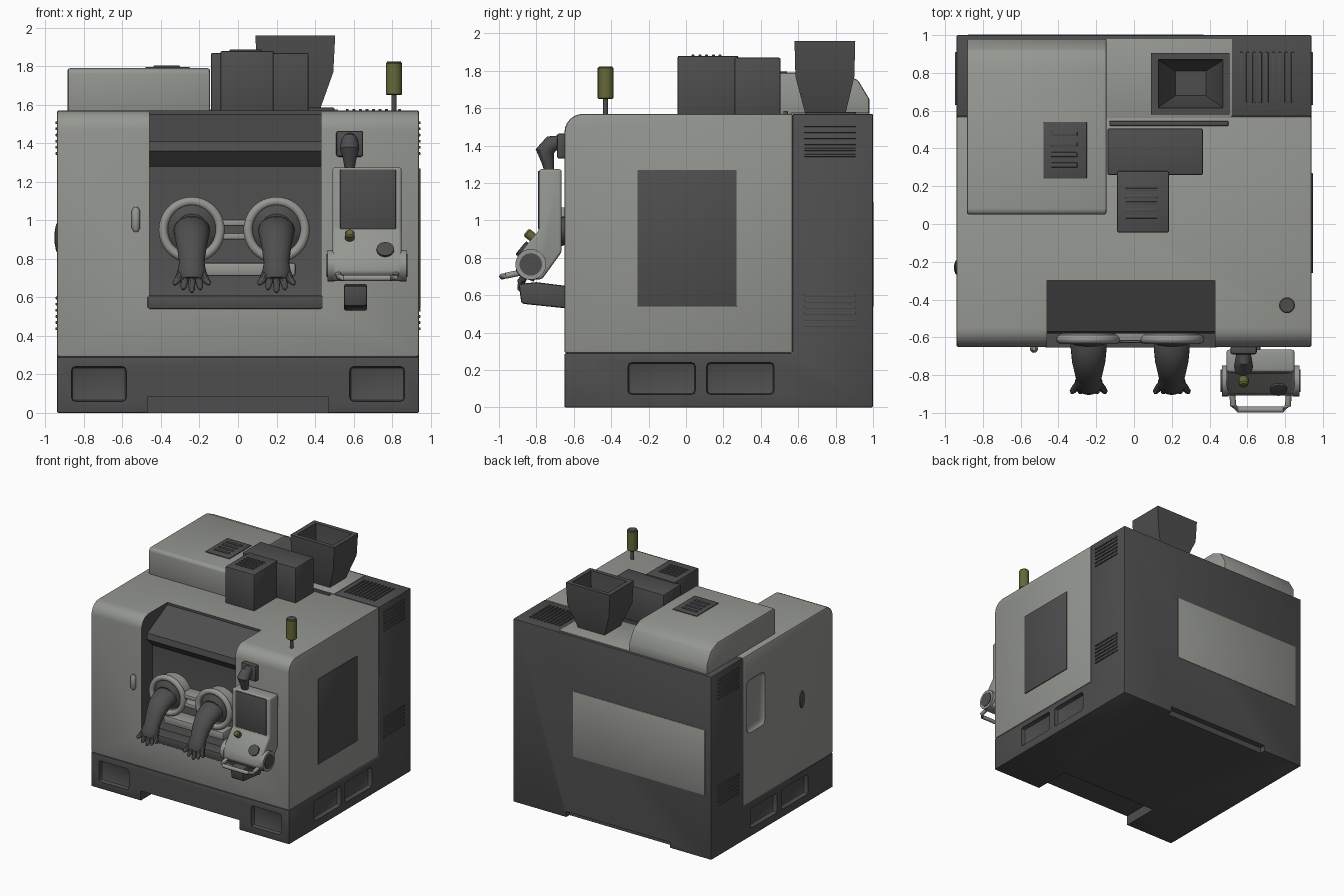
import bpy, bmesh, math
from mathutils import Vector


def material(name, rgb):
    m = bpy.data.materials.new(name)
    m.diffuse_color = (*rgb, 1)
    return m


LIGHT = material("light_grey", (0.30, 0.31, 0.285))
DARK = material("dark_grey", (0.075, 0.076, 0.075))
OLIVE = material("olive", (0.13, 0.14, 0.04))


def make(name, bm, mat, bevel=0.0, seg=2, smooth=35):
    bmesh.ops.recalc_face_normals(bm, faces=bm.faces)
    if bevel:
        edges = [e for e in bm.edges if e.calc_face_angle(0) > 0.6]
        bmesh.ops.bevel(bm, geom=edges, offset=bevel, segments=seg, profile=0.5,
                        affect='EDGES', clamp_overlap=True)
    me = bpy.data.meshes.new(name)
    bm.to_mesh(me)
    bm.free()
    ob = bpy.data.objects.new(name, me)
    bpy.context.collection.objects.link(ob)
    me.materials.append(mat)
    shade(ob, smooth)
    return ob


def shade(ob, angle=35):
    bpy.ops.object.select_all(action='DESELECT')
    ob.select_set(True)
    bpy.context.view_layer.objects.active = ob
    bpy.ops.object.shade_smooth_by_angle(angle=math.radians(angle))


def loft(name, rings, mat, bevel=0.0, seg=2):
    """Skin a list of closed point rings, capped at both ends."""
    bm = bmesh.new()
    vs = [[bm.verts.new(p) for p in r] for r in rings]
    n = len(vs[0])
    for a, b in zip(vs, vs[1:]):
        for i in range(n):
            bm.faces.new((a[i], a[(i + 1) % n], b[(i + 1) % n], b[i]))
    bm.faces.new(vs[0])
    bm.faces.new(vs[-1][::-1])
    return make(name, bm, mat, bevel, seg)


def prism(name, yz, x0, x1, mat, bevel=0.0, seg=2):
    return loft(name, [[(x, y, z) for y, z in yz] for x in (x0, x1)], mat, bevel, seg)


def box(name, x0, x1, y0, y1, z0, z1, mat, bevel=0.0, seg=2):
    return prism(name, [(y0, z0), (y1, z0), (y1, z1), (y0, z1)], x0, x1, mat, bevel, seg)


def tube(name, pts, radii, mat, n=20, flat=1.0):
    """Round tube along a path; flat squeezes it across x."""
    pts = [Vector(p) for p in pts]
    rings = []
    for i, p in enumerate(pts):
        d = (pts[min(i + 1, len(pts) - 1)] - pts[max(i - 1, 0)]).normalized()
        side = Vector((1, 0, 0)) if abs(d.x) < 0.7 else Vector((0, 0, 1))
        u = (side - d * side.dot(d)).normalized()
        v = d.cross(u)
        r = radii[i] if isinstance(radii, (list, tuple)) else radii
        rings.append([p + u * r * math.cos(t) + v * r * flat * math.sin(t)
                      for t in (2 * math.pi * k / n for k in range(n))])
    return loft(name, rings, mat)


def cut(target, cutter):
    cutter.hide_render = True
    m = target.modifiers.new("cut", 'BOOLEAN')
    m.operation, m.solver, m.object = 'DIFFERENCE', 'EXACT', cutter
    m.material_mode = 'TRANSFER'
    bpy.ops.object.select_all(action='DESELECT')
    bpy.context.view_layer.objects.active = target
    target.select_set(True)
    bpy.ops.object.modifier_apply(modifier=m.name)
    bpy.data.objects.remove(cutter)
    shade(target)


# Dark chassis: base plinth plus rear housing
chassis = prism("chassis", [(-0.65, 0), (1, 0), (1, 1.57), (0.57, 1.57), (0.57, 0.29), (-0.65, 0.29)],
                -0.94, 0.94, DARK, 0.008)
cut(chassis, box("front_notch", -0.47, 0.47, -0.8, -0.32, -0.1, 0.085, DARK))
cut(chassis, box("rear_notch", -0.55, 0.44, 0.95, 1.1, -0.1, 0.05, DARK))
for s in (-1, 1):
    a, b = sorted((s * 0.58, s * 0.865))
    cut(chassis, box("front_pocket", a, b, -0.75, -0.61, 0.06, 0.24, DARK, 0.02))
    a, b = sorted((s * 0.90, s * 1.05))
    for y in (-0.31, 0.11):
        cut(chassis, box("side_pocket", a, b, y, y + 0.36, 0.07, 0.24, DARK, 0.02))

# Light front housing with a rounded front top edge
arc = [(-0.65 + 0.10 * (1 - math.sin(t)), 1.47 + 0.10 * (1 - math.cos(t)))
       for t in (math.pi / 2 * k / 6 for k in range(7))]
arc = [(-0.55 - 0.10 * math.cos(math.pi / 2 * k / 6), 1.47 + 0.10 * math.sin(math.pi / 2 * k / 6)) for k in range(7)]
housing = prism("front_housing", [(0.57, 1.57), (0.57, 0.29), (-0.65, 0.29)] + arc, -0.94, 0.94, LIGHT, 0.012)

# Work opening with sloped visor
cut(housing, prism("opening", [(-0.8, 0.54), (-0.8, 1.8), (-0.30, 1.8), (-0.30, 1.55), (-0.57, 1.41),
                               (-0.58, 1.36), (-0.50, 1.28), (-0.50, 0.70), (-0.58, 0.54)], -0.46, 0.43, DARK))
cut(housing, box("left_pocket", -1.1, -0.915, 0.26, 0.53, 0.88, 1.36, LIGHT, 0.06, 4))
box("opening_sill", -0.47, 0.44, -0.655, -0.48, 0.54, 0.61, DARK, 0.008)

# Plates on the sides, back and top
box("right_window", 0.93, 0.947, -0.26, 0.27, 0.54, 1.27, DARK, 0.003)
box("back_panel", -0.88, 0.37, 0.99, 1.003, 0.54, 1.10, LIGHT, 0.003)
box("top_plate", -0.15, 0.52, 0.56, 0.98, 1.56, 1.576, LIGHT, 0.002)
tube("left_latch", [(-0.93, -0.23, 0.91), (-0.945, -0.23, 0.91), (-0.952, -0.23, 0.91)], [0.08, 0.07, 0.03], DARK, flat=0.5)
tube("door_handle", [(-0.53, -0.66, 0.94), (-0.53, -0.66, 0.96), (-0.53, -0.66, 1.05), (-0.53, -0.66, 1.07)],
     [0.01, 0.022, 0.022, 0.01], LIGHT, 12)

# Roof hood
prism("roof_hood", [(0.05, 1.55), (0.05, 1.775), (0.07, 1.79), (0.83, 1.79), (0.92, 1.75), (0.98, 1.65), (0.98, 1.55)],
      -0.885, -0.145, LIGHT, 0.012)
box("hood_vent", -0.48, -0.25, 0.24, 0.54, 1.78, 1.797, DARK, 0.004)
for i in range(4):
    y = 0.30 + i * 0.055
    box("hood_slat", -0.44, -0.30, y, y + 0.025, 1.79, 1.803, DARK, 0.004)

# Dark extractor tower
box("tower_rear", -0.14, 0.365, 0.26, 0.505, 1.55, 1.87, DARK, 0.008)
box("tower_front", -0.09, 0.185, -0.045, 0.28, 1.55, 1.88, DARK, 0.008)
for i in range(5):
    y = 0.03 + i * 0.036
    box("tower_slat", -0.045, 0.125, y, y + 0.016, 1.87, 1.886, DARK, 0.003)
box("tower_duct", -0.13, 0.50, 0.52, 0.545, 1.56, 1.585, DARK, 0.004)


# Open hopper: outer wall up, then down the inside
def rect(x0, x1, y0, y1, z):
    return [(x0, y0, z), (x1, y0, z), (x1, y1, z), (x0, y1, z)]


loft("hopper", [rect(0.18, 0.42, 0.64, 0.85, 1.56), rect(0.10, 0.495, 0.585, 0.90, 1.77),
                rect(0.09, 0.505, 0.58, 0.905, 1.96), rect(0.13, 0.47, 0.615, 0.87, 1.96),
                rect(0.14, 0.46, 0.625, 0.86, 1.77), rect(0.22, 0.38, 0.68, 0.81, 1.62)], DARK)

# Vent slats on rear sides and rear roof
for s in (-1, 1):
    a, b = sorted((s * 0.935, s * 0.948))
    for z0, n in ((1.34, 6), (0.43, 6)):
        for i in range(n):
            z = z0 + i * 0.032
            box("side_slat", a, b, 0.63, 0.91, z, z + 0.014, DARK, 0.004)
for i in range(9):
    x = 0.56 + i * 0.034
    box("roof_slat", x, x + 0.015, 0.64, 0.91, 1.565, 1.579, DARK, 0.003)

# Signal beacon
tube("beacon_pole", [(0.81, -0.43, 1.55), (0.81, -0.43, 1.66)], 0.014, DARK, 12)
tube("beacon_lamp", [(0.81, -0.43, z) for z in (1.65, 1.655, 1.815, 1.82)], [0.036, 0.042, 0.042, 0.037], OLIVE)
tube("beacon_cap", [(0.81, -0.43, 1.815), (0.81, -0.43, 1.824)], 0.036, DARK)

# Glove ports with hanging gloves
for x in (-0.24, 0.20):
    bpy.ops.mesh.primitive_torus_add(major_radius=0.148, minor_radius=0.024, major_segments=40, minor_segments=12,
                                     location=(x, -0.61, 0.95), rotation=(math.pi / 2, 0, 0))
    ring = bpy.context.object
    ring.name = "glove_ring"
    ring.data.materials.append(LIGHT)
    shade(ring, 60)
    tube("port_collar", [(x, -0.48, 0.95), (x, -0.60, 0.95)], 0.15, LIGHT, 40)
    tube("port_cover", [(x, -0.59, 0.95), (x, -0.606, 0.95), (x, -0.63, 0.945)], [0.14, 0.135, 0.09], DARK, 32)
    tube("glove_sleeve", [(x, -0.60, 0.95), (x, -0.66, 0.945), (x, -0.73, 0.91), (x, -0.79, 0.84),
                          (x, -0.82, 0.78), (x, -0.845, 0.73), (x, -0.86, 0.69)],
         [0.095, 0.095, 0.088, 0.074, 0.066, 0.075, 0.06], DARK, 24, 0.8)
    for k, (dx, tip) in enumerate(((-0.09, 0.665), (-0.045, 0.64), (0, 0.625), (0.045, 0.64), (0.09, 0.665))):
        tube("glove_finger", [(x + dx * 0.55, -0.845, 0.74), (x + dx * 0.8, -0.87, 0.69),
                              (x + dx * 0.97, -0.888, tip + 0.01), (x + dx, -0.895, tip)],
             [0.022, 0.02, 0.015, 0.006], DARK, 10)

# Bars and tray between the ports
for z in (0.90, 0.97):
    box("port_bar", -0.11, 0.07, -0.62, -0.49, z, z + 0.035, LIGHT, 0.008)
box("port_tray", -0.27, 0.30, -0.63, -0.49, 0.71, 0.78, LIGHT, 0.015)

# Control console, screen, buttons and grab bar
prism("console", [(-0.665, 1.275), (-0.785, 1.275), (-0.785, 0.95), (-0.90, 0.81), (-0.91, 0.73), (-0.87, 0.685),
                  (-0.77, 0.685), (-0.665, 0.83)], 0.49, 0.85, LIGHT, 0.015, 3)
box("console_screen", 0.53, 0.82, -0.791, -0.77, 0.955, 1.265, DARK, 0.004)
for s in (-1, 1):
    tube("console_end", [(0.67 + s * 0.17, -0.83, 0.765), (0.67 + s * 0.205, -0.83, 0.765)], 0.082, LIGHT, 28)
    tube("console_hub", [(0.67 + s * 0.20, -0.83, 0.765), (0.67 + s * 0.211, -0.83, 0.765)], 0.06, DARK, 28)
n = Vector((0, -0.77, 0.63))
for name, p, r, h, m in (("stop_button", (0.58, -0.82, 0.91), 0.025, 0.045, OLIVE),
                         ("jog_dial", (0.765, -0.872, 0.845), 0.045, 0.015, DARK)):
    p = Vector(p)
    tube(name, [p - n * 0.02, p + n * h * 0.8, p + n * h], [r, r, r * 0.7], m)
tube("grab_bar", [(0.52, -0.89, 0.72), (0.525, -0.96, 0.705), (0.55, -0.983, 0.70), (0.79, -0.983, 0.70),
                  (0.815, -0.96, 0.705), (0.82, -0.89, 0.72)], 0.016, LIGHT, 12)

# Console mounting arm and lower bracket
box("arm_plate", 0.51, 0.65, -0.69, -0.64, 1.33, 1.465, DARK, 0.012)
tube("arm_joint", [(0.58, -0.67, 1.42), (0.58, -0.72, 1.41), (0.58, -0.755, 1.37), (0.58, -0.74, 1.32),
                   (0.58, -0.73, 1.26)], [0.035, 0.045, 0.05, 0.035, 0.025], DARK)
prism("lower_bracket", [(-0.64, 0.53), (-0.88, 0.555), (-0.895, 0.66), (-0.80, 0.67), (-0.64, 0.65)],
      0.55, 0.67, DARK, 0.012)
